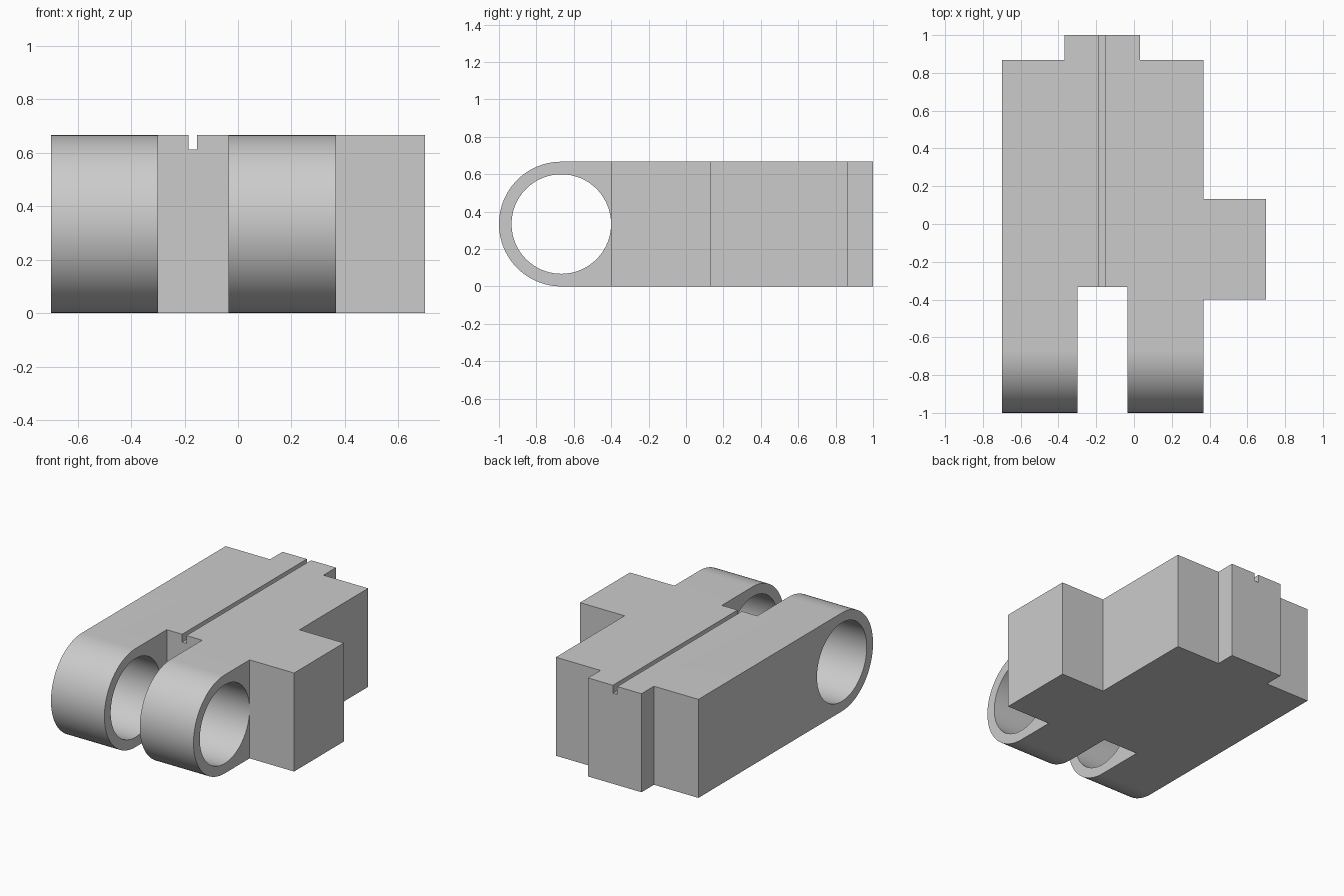
import bpy
import bmesh
from math import sin, cos, pi, radians
from mathutils import Vector

cube = bpy.data.objects.get("Cube")
if cube:
    bpy.data.objects.remove(cube, do_unlink=True)

HEIGHT = 2 / 3
RADIUS = HEIGHT / 2
PIN_Y = -1 + RADIUS

grey = bpy.data.materials.new("plain_grey")
grey.use_nodes = True
colour = (0.6, 0.6, 0.6, 1)
grey.diffuse_color = colour
grey.node_tree.nodes["Principled BSDF"].inputs["Base Color"].default_value = colour


def prism(name, points, offset):
    """Extrude a closed outline along the offset vector."""
    bm = bmesh.new()
    face = bm.faces.new([bm.verts.new(p) for p in points])
    result = bmesh.ops.extrude_face_region(bm, geom=[face])
    moved = [g for g in result["geom"] if isinstance(g, bmesh.types.BMVert)]
    bmesh.ops.translate(bm, verts=moved, vec=Vector(offset))
    bmesh.ops.recalc_face_normals(bm, faces=bm.faces)
    mesh = bpy.data.meshes.new(name)
    bm.to_mesh(mesh)
    bm.free()
    mesh.materials.append(grey)
    obj = bpy.data.objects.new(name, mesh)
    bpy.context.collection.objects.link(obj)
    return obj


def arc(x, radius, start, end, count):
    """Points around the pin axis, in the side plane."""
    angles = [start + (end - start) * i / count for i in range(count + 1)]
    return [(x, PIN_Y + radius * cos(a), RADIUS + radius * sin(a)) for a in angles]


def combine(target, tool, operation):
    mod = target.modifiers.new(operation.lower(), 'BOOLEAN')
    mod.operation = operation
    mod.solver = 'EXACT'
    mod.object = tool
    tool.hide_render = True
    bpy.context.view_layer.objects.active = target
    bpy.ops.object.modifier_apply(modifier=mod.name)
    bpy.data.objects.remove(tool, do_unlink=True)


# Plan outline: two front arms, side block and rear tab
outline = [(-0.7, -1.1), (-0.3, -1.1), (-0.3, -0.333), (-0.035, -0.333),
           (-0.035, -1.1), (0.367, -1.1), (0.367, -0.4), (0.7, -0.4),
           (0.7, 0.133), (0.367, 0.133), (0.367, 0.867), (0.033, 0.867),
           (0.033, 1), (-0.367, 1), (-0.367, 0.867), (-0.7, 0.867)]
block = prism("hinge_block", [(x, y, -0.1) for x, y in outline], (0, 0, 1))

# Side profile rounds the arm ends and sets the height
side = arc(-1, RADIUS, pi / 2, 3 * pi / 2, 48) + [(-1, 1.2, 0), (-1, 1.2, HEIGHT)]
combine(block, prism("side_profile", side, (2, 0, 0)), 'INTERSECT')

# Pin bore through both arms
bore = arc(-1, 0.266, 0, 2 * pi, 96)[:-1]
combine(block, prism("bore_cutter", bore, (2, 0, 0)), 'DIFFERENCE')

# Narrow groove along the top
groove = [(x, -0.5, z) for x, z in
          [(-0.185, 0.613), (-0.153, 0.613), (-0.153, 0.8), (-0.185, 0.8)]]
combine(block, prism("groove_cutter", groove, (0, 1.7, 0)), 'DIFFERENCE')

bpy.ops.object.select_all(action='DESELECT')
block.select_set(True)
bpy.context.view_layer.objects.active = block
bpy.ops.object.shade_smooth_by_angle(angle=radians(30))
